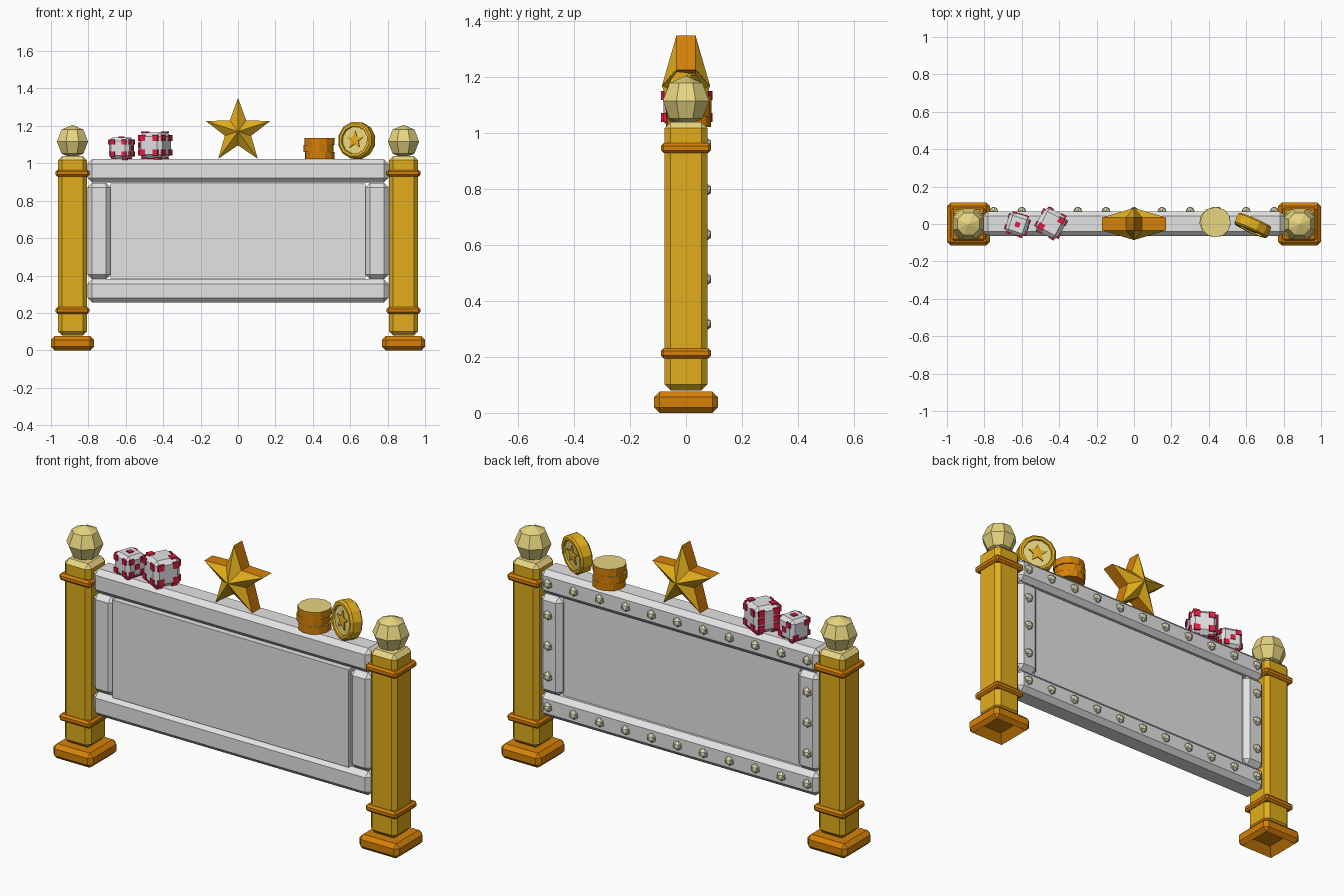
import bpy, bmesh
from math import sin, cos, pi, radians
from mathutils import Matrix, Vector

cube = bpy.data.objects.get("Cube")
if cube:
    bpy.data.objects.remove(cube)


def material(name, r, g, b):
    m = bpy.data.materials.new(name)
    m.use_nodes = True
    m.diffuse_color = (r, g, b, 1)
    m.node_tree.nodes["Principled BSDF"].inputs["Base Color"].default_value = (r, g, b, 1)
    return m


GOLD = material("gold", 0.76, 0.42, 0.012)
ORANGE = material("dark_orange_gold", 0.67, 0.22, 0.002)
PALE = material("pale_gold", 0.81, 0.68, 0.22)
GREY = material("light_grey", 0.77, 0.77, 0.77)
WHITE = material("dice_white", 0.77, 0.77, 0.80)
RED = material("red", 0.78, 0.012, 0.055)
RIVET = material("rivet_cream", 0.74, 0.70, 0.48)


def finish(name, bm, mats, matrix=None):
    bmesh.ops.recalc_face_normals(bm, faces=bm.faces)
    if matrix:
        bm.transform(matrix)
    mesh = bpy.data.meshes.new(name)
    bm.to_mesh(mesh)
    bm.free()
    for m in mats:
        mesh.materials.append(m)
    ob = bpy.data.objects.new(name, mesh)
    bpy.context.collection.objects.link(ob)


def box_mesh(size, bevel=0):
    bm = bmesh.new()
    bmesh.ops.create_cube(bm, size=1, matrix=Matrix.Diagonal((*size, 1)))
    if bevel:
        bmesh.ops.bevel(bm, geom=bm.edges[:], offset=bevel, segments=1,
                        affect='EDGES', profile=0.5)
    return bm


def box(name, size, loc, mat, bevel=0):
    finish(name, box_mesh(size, bevel), [mat], Matrix.Translation(loc))


def lathe(name, profile, sides, mats, matrix, rule):
    """Turn (radius, height) points about z and cap both ends."""
    bm = bmesh.new()
    rings = [[bm.verts.new((r * cos(2 * pi * (i + 0.5) / sides),
                            r * sin(2 * pi * (i + 0.5) / sides), z))
              for i in range(sides)] for r, z in profile]
    for a, b in zip(rings, rings[1:]):
        for i in range(sides):
            j = (i + 1) % sides
            bm.faces.new((a[i], a[j], b[j], b[i]))
    for cap in (rings[0], rings[-1]):
        bm.faces.new(cap)
    bmesh.ops.recalc_face_normals(bm, faces=bm.faces)
    for f in bm.faces:
        f.material_index = rule(f)
    finish(name, bm, mats, matrix)


def star(name, outer, inner, edge, peak, mats, matrix):
    """Five-pointed star facing -y and +y, with raised centres and a flat rim."""
    bm = bmesh.new()
    layers = []
    for s in (-1, 1):
        ring = []
        for i in range(10):
            r = inner if i % 2 else outer
            a = pi / 2 + i * pi / 5
            ring.append(bm.verts.new((r * cos(a), s * edge, r * sin(a))))
        centre = bm.verts.new((0, s * peak, 0))
        for i in range(10):
            bm.faces.new((centre, ring[i], ring[(i + 1) % 10]))
        layers.append(ring)
    a, b = layers
    for i in range(10):
        j = (i + 1) % 10
        bm.faces.new((a[i], a[j], b[j], b[i])).material_index = 1
    finish(name, bm, mats, matrix)


# Posts with feet, bands and faceted finials
for side, x in (("left", 0.885), ("right", -0.885)):
    bm = box_mesh((0.154, 0.154, 0.96), 0.022)
    for f in bm.faces:
        if f.calc_center_median().z > 0.46 and f.normal.z > 0.3:
            f.material_index = 1
    finish(side + "_post", bm, [GOLD, PALE], Matrix.Translation((x, 0, 0.56)))

    bm = box_mesh((0.23, 0.23, 0.076), 0.02)
    bottom = min(bm.faces, key=lambda f: f.calc_center_median().z)
    bmesh.ops.inset_region(bm, faces=[bottom], thickness=0.03)
    for v in bottom.verts:
        v.co = Vector((v.co.x * 0.8, v.co.y * 0.8, v.co.z + 0.04))
    finish(side + "_foot", bm, [ORANGE], Matrix.Translation((x, 0, 0.038)))

    for level, z in (("lower", 0.213), ("upper", 0.947)):
        box(f"{side}_{level}_band", (0.18, 0.18, 0.036), (x, 0, z), ORANGE, 0.01)

    bm = bmesh.new()
    bmesh.ops.create_uvsphere(bm, u_segments=8, v_segments=4, radius=0.09)
    finish(side + "_finial", bm, [PALE],
           Matrix.Translation((x, 0, 1.116)) @ Matrix.Rotation(pi / 8, 4, 'Z'))

# Framed board, its panel set towards the front
box("board_panel", (1.366, 0.097, 0.51), (0, -0.0135, 0.638), GREY)
box("top_rail", (1.61, 0.132, 0.125), (0, 0.002, 0.96), GREY, 0.025)
box("bottom_rail", (1.61, 0.132, 0.125), (0, 0.002, 0.318), GREY, 0.025)
for side, x in (("left", 0.743), ("right", -0.743)):
    box(side + "_stile", (0.124, 0.132, 0.515), (x, 0.002, 0.638), GREY, 0.025)

# Rivets around the back of the frame
spots = [(0.15 * i, z) for i in range(-5, 6) for z in (0.318, 0.962)]
spots += [(x, z) for x in (-0.75, 0.75) for z in (0.478, 0.638, 0.798)]
for x, z in spots:
    bm = bmesh.new()
    bmesh.ops.create_icosphere(bm, subdivisions=1, radius=0.026)
    finish("rivet", bm, [RIVET], Matrix.Translation((x, 0.068, z)))

# Centre star
star("centre_star", 0.18, 0.074, 0.034, 0.086, [GOLD, ORANGE],
     Matrix.Translation((0, 0, 1.17)))

# Dice with square pips
PIPS = {1: [(0, 0)], 2: [(-1, -1), (1, 1)]}
PIPS[3] = PIPS[1] + PIPS[2]
PIPS[4] = PIPS[2] + [(-1, 1), (1, -1)]
PIPS[5] = PIPS[4] + PIPS[1]
PIPS[6] = PIPS[4] + [(-1, 0), (1, 0)]


def die(name, size, loc, turn, counts):
    place = Matrix.Translation(loc) @ Matrix.Rotation(radians(turn), 4, 'Z')
    finish(name, box_mesh((size,) * 3, size * 0.16), [WHITE], place)
    # face order: front, right-hand, back, left-hand, top, bottom
    turns = [Matrix.Rotation(k * pi / 2, 4, 'Z') for k in range(4)]
    turns += [Matrix.Rotation(k * pi / 2, 4, 'X') for k in (-1, 1)]
    pips = bmesh.new()
    for face, n in zip(turns, counts):
        for u, w in PIPS[n]:
            spot = Vector((u * size * 0.28, -size / 2, w * size * 0.28))
            shape = Matrix.Diagonal((size * 0.23, 0.009, size * 0.23, 1))
            bmesh.ops.create_cube(pips, size=1,
                                  matrix=face @ Matrix.Translation(spot) @ shape)
    finish(name + "_pips", pips, [RED], place)


die("large_die", 0.14, (-0.443, 0.003, 1.096), -28, (4, 4, 4, 6, 2, 5))
die("small_die", 0.115, (-0.623, -0.003, 1.081), -18, (4, 5, 3, 2, 1, 6))

# Stack of slightly shifted coins
for i, (dx, turn) in enumerate(((0.003, 5), (-0.004, 20), (0.002, 12))):
    lathe("stacked_coin", [(0.081, 0), (0.081, 0.038)], 12, [ORANGE, PALE],
          Matrix.Translation((0.434 + dx, 0.01, 1.022 + 0.038 * i))
          @ Matrix.Rotation(radians(turn), 4, 'Z'),
          lambda f: int(f.normal.z > 0.9))

# Standing coin with recessed faces and star emblem, leaning back a little
half = [(0.073, 0.023), (0.076, 0.033), (0.09, 0.033), (0.1, 0.024)]
profile = [(r, -z) for r, z in half] + half[::-1]
stand = (Matrix.Translation((0.635, -0.008, 1.122)) @ Matrix.Rotation(radians(-24), 4, 'Z')
         @ Matrix.Rotation(radians(-5), 4, 'X'))
lathe("standing_coin", profile, 12, [GOLD, PALE],
      stand @ Matrix.Rotation(pi / 2, 4, 'X'), lambda f: int(len(f.verts) > 4))
star("coin_emblem", 0.05, 0.022, 0.029, 0.033, [GOLD, ORANGE], stand)
